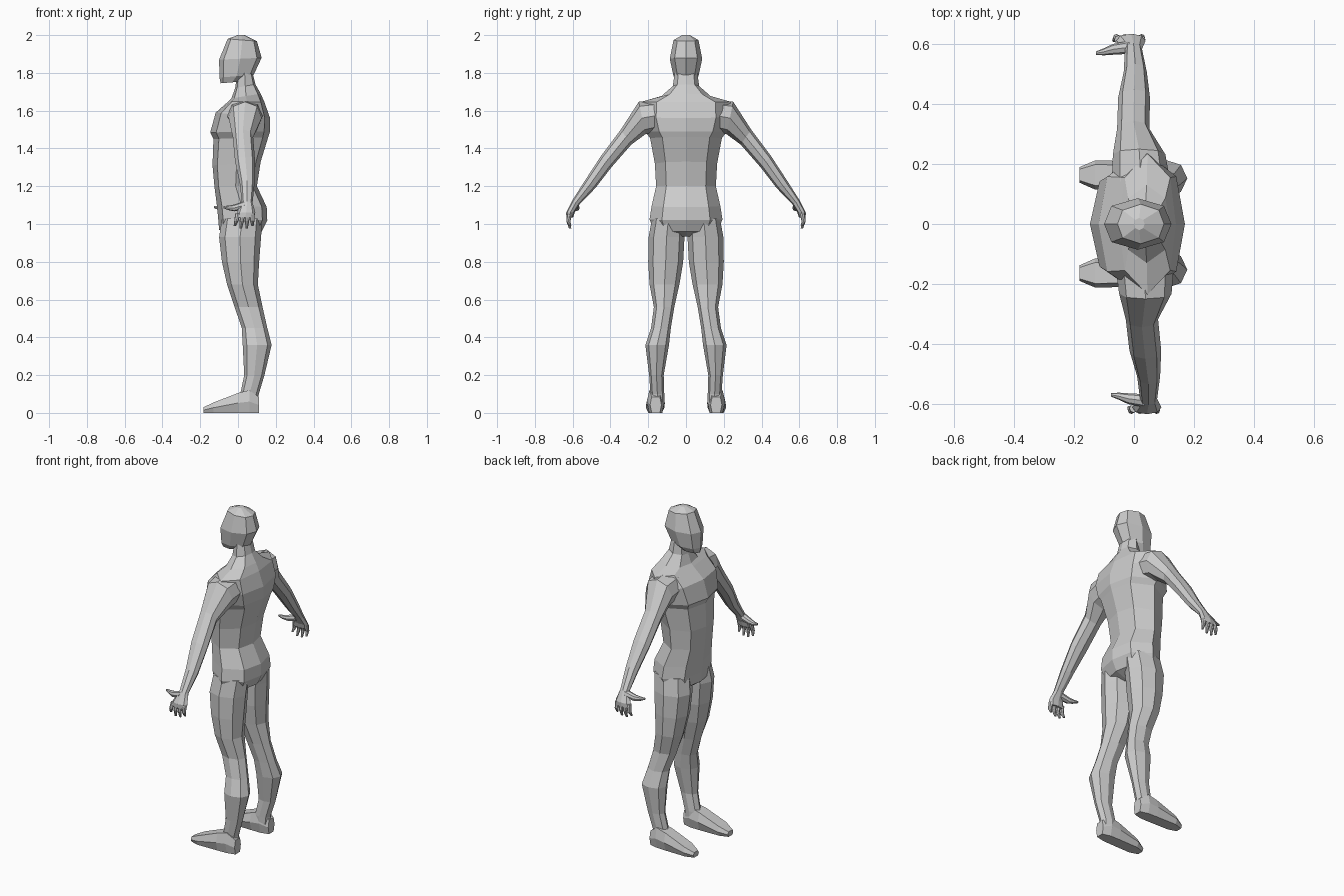
import bpy, bmesh
from mathutils import Vector


def loft(name, rings, p=0.72, q=0.72):
    """Skin eight-sided rings; each ring is (end a, end b, half-width vector)."""
    bm = bmesh.new()
    coef = [(1, 0), (p, q), (0, 1), (-p, q), (-1, 0), (-p, -q), (0, -1), (p, -q)]
    loops = []
    for a, b, w in rings:
        a, b, w = Vector(a), Vector(b), Vector(w)
        mid, u = (a + b) / 2, (b - a) / 2
        loops.append([bm.verts.new(mid + u * c + w * s) for c, s in coef])
    for r0, r1 in zip(loops, loops[1:]):
        for i in range(8):
            j = (i + 1) % 8
            bm.faces.new((r0[i], r0[j], r1[j], r1[i]))
    bm.faces.new(loops[0])
    bm.faces.new(loops[-1])
    bmesh.ops.recalc_face_normals(bm, faces=bm.faces)
    mesh = bpy.data.meshes.new(name)
    bm.to_mesh(mesh)
    bm.free()
    obj = bpy.data.objects.new(name, mesh)
    bpy.context.collection.objects.link(obj)
    return obj


def centred(table):
    """Rows of front x, front z, back x, back z, half width."""
    return [((xf, 0, zf), (xb, 0, zb), (0, w, 0)) for xf, zf, xb, zb, w in table]


# Torso from the crotch up to the neck
loft("torso", centred([
    (-0.05, 0.935, 0.06, 0.935, 0.05),
    (-0.10, 0.97, 0.125, 0.96, 0.17),
    (-0.105, 1.03, 0.155, 1.02, 0.193),
    (-0.112, 1.10, 0.152, 1.09, 0.182),
    (-0.125, 1.20, 0.10, 1.20, 0.158),
    (-0.135, 1.31, 0.12, 1.33, 0.165),
    (-0.13, 1.45, 0.16, 1.46, 0.19),
    (-0.147, 1.485, 0.17, 1.49, 0.215),
    (-0.118, 1.59, 0.17, 1.56, 0.24),
    (-0.05, 1.65, 0.14, 1.645, 0.235),
    (-0.035, 1.665, 0.12, 1.69, 0.13),
    (-0.015, 1.72, 0.092, 1.74, 0.07),
    (-0.005, 1.79, 0.075, 1.81, 0.06)]), 0.8, 0.66)

# Head
loft("head", centred([
    (-0.092, 1.745, 0.03, 1.755, 0.042),
    (-0.098, 1.775, 0.083, 1.79, 0.066),
    (-0.1, 1.87, 0.125, 1.88, 0.086),
    (-0.055, 1.98, 0.1, 1.968, 0.066),
    (0.0, 2.0, 0.035, 2.0, 0.02)]), 0.78, 0.7)

LEG = [  # z, front x, back x, inner y, outer y
    (1.03, -0.085, 0.13, 0.005, 0.18),
    (0.93, -0.10, 0.122, 0.008, 0.198),
    (0.80, -0.085, 0.112, 0.015, 0.20),
    (0.68, -0.058, 0.105, 0.035, 0.193),
    (0.56, -0.018, 0.13, 0.062, 0.17),
    (0.45, 0.02, 0.155, 0.08, 0.185),
    (0.36, 0.025, 0.178, 0.09, 0.215),
    (0.20, 0.033, 0.14, 0.118, 0.195),
    (0.10, 0.012, 0.11, 0.115, 0.188),
    (0.05, 0.012, 0.105, 0.115, 0.19)]

FOOT = [  # x, top z, inner y, outer y
    (0.11, 0.085, 0.13, 0.19),
    (0.06, 0.12, 0.113, 0.207),
    (0.0, 0.105, 0.112, 0.21),
    (-0.13, 0.055, 0.115, 0.212),
    (-0.182, 0.03, 0.138, 0.19)]

ARM = [  # outer y, z, inner y, z, front x, back x
    (0.12, 1.66, 0.12, 1.50, -0.07, 0.13),
    (0.25, 1.647, 0.215, 1.475, -0.06, 0.115),
    (0.345, 1.50, 0.29, 1.42, -0.042, 0.066),
    (0.45, 1.36, 0.395, 1.30, -0.034, 0.072),
    (0.535, 1.23, 0.48, 1.19, -0.012, 0.065),
    (0.605, 1.12, 0.563, 1.105, -0.005, 0.052),
    (0.635, 1.06, 0.588, 1.065, -0.032, 0.065),
    (0.633, 1.035, 0.598, 1.035, -0.035, 0.06)]

for side, s in (("left", -1), ("right", 1)):
    lean = -0.025 * s  # arms swing slightly in opposite directions

    # Leg and foot
    loft(side + "_leg", [((xf, s * (yi + yo) / 2, z), (xb, s * (yi + yo) / 2, z),
                          (0, (yo - yi) / 2, 0)) for z, xf, xb, yi, yo in LEG])
    loft(side + "_foot", [((x, s * (yi + yo) / 2, 0), (x, s * (yi + yo) / 2, z),
                           (0, (yo - yi) / 2, 0)) for x, z, yi, yo in FOOT], 1.0, 0.72)

    # Arm and palm
    rings = []
    for yo, zo, yi, zi, xf, xb in ARM:
        x = (xf + xb) / 2 + lean * yo / 0.6
        rings.append(((x, s * yi, zi), (x, s * yo, zo), ((xb - xf) / 2, 0, 0)))
    loft(side + "_arm", rings)

    # Fingers: root x, tip x, tip z
    for n, (x0, x1, z1) in enumerate([(-0.026, -0.042, 0.99), (0.0, -0.01, 0.975),
                                      (0.025, 0.021, 0.976), (0.049, 0.052, 0.99)]):
        path = [(x0, 0.615, 1.055, 0.014), ((x0 + x1) / 2, 0.623, 1.015, 0.011),
                (x1, 0.613, z1, 0.006)]
        loft(f"{side}_finger_{n + 1}", [((x + lean, s * (y - r), z), (x + lean, s * (y + r), z),
                                         (r, 0, 0)) for x, y, z, r in path])

    # Thumb
    path = [(0.01, 0.59, 1.10, 0.022), (-0.045, 0.583, 1.085, 0.018),
            (-0.075, 0.575, 1.085, 0.012), (-0.102, 0.57, 1.09, 0.006)]
    loft(side + "_thumb", [((x + lean, s * (y - r), z), (x + lean, s * (y + r), z),
                            (0, 0, r)) for x, y, z, r in path])
